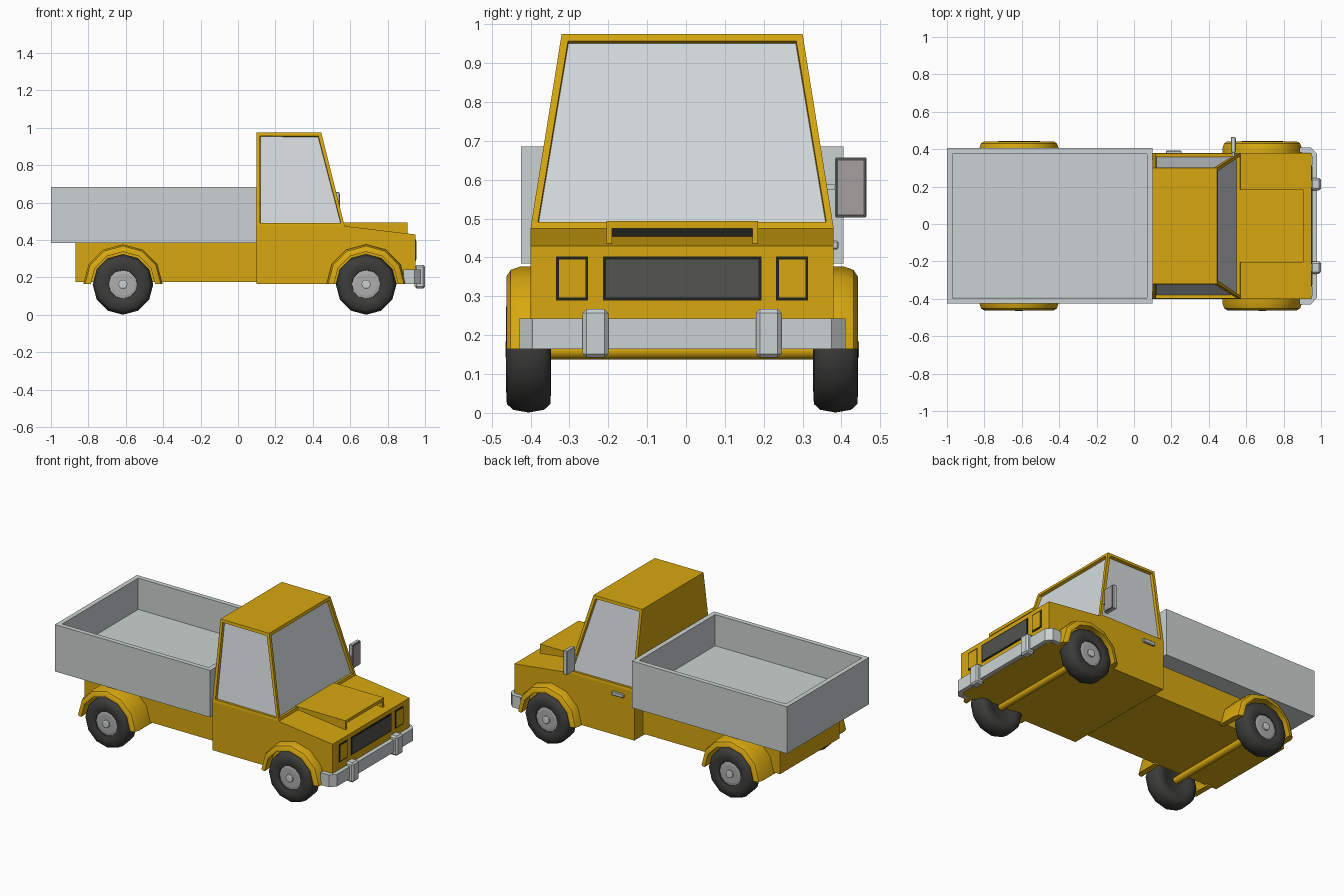
import bpy, bmesh, math
from mathutils import Vector

if "Cube" in bpy.data.objects:
    bpy.data.objects.remove(bpy.data.objects["Cube"])

YC = -0.01  # centre line of the truck (the wing mirror shifts the bounds)


def material(name, r, g, b):
    m = bpy.data.materials.new(name)
    m.diffuse_color = (r, g, b, 1)
    m.use_nodes = True
    m.node_tree.nodes["Principled BSDF"].inputs["Base Color"].default_value = m.diffuse_color
    return m


YELLOW = material("yellow paint", 0.68, 0.39, 0.005)
GREY = material("light grey metal", 0.60, 0.65, 0.64)
GLASS = material("window glass", 0.66, 0.70, 0.72)
RUBBER = material("tyre rubber", 0.045, 0.045, 0.042)
HUB = material("hub grey", 0.42, 0.42, 0.42)
GRILLE = material("grille grey", 0.085, 0.085, 0.075)
DARK = material("dark trim", 0.015, 0.015, 0.012)
MIRROR = material("mirror grey", 0.37, 0.35, 0.35)


def finish(bm, name, *mats, smooth=None):
    bmesh.ops.recalc_face_normals(bm, faces=bm.faces[:])
    me = bpy.data.meshes.new(name)
    bm.to_mesh(me)
    bm.free()
    for m in mats:
        me.materials.append(m)
    ob = bpy.data.objects.new(name, me)
    bpy.context.collection.objects.link(ob)
    if smooth:
        bpy.ops.object.select_all(action='DESELECT')
        ob.select_set(True)
        bpy.context.view_layer.objects.active = ob
        bpy.ops.object.shade_smooth_by_angle(angle=math.radians(smooth))
    return ob


def box_bm(x0, x1, y0, y1, z0, z1):
    bm = bmesh.new()
    bmesh.ops.create_cube(bm, size=1)
    for v in bm.verts:
        v.co = Vector((x0 if v.co.x < 0 else x1,
                       y0 if v.co.y < 0 else y1,
                       z0 if v.co.z < 0 else z1))
    return bm


def box(name, mat, *dims, bevel=0):
    bm = box_bm(*dims)
    if bevel:
        bmesh.ops.bevel(bm, geom=bm.edges[:], offset=bevel, segments=1,
                        affect='EDGES')
    return finish(bm, name, mat)


def sweep(name, rings, mat, closed=False, smooth=None):
    """Skin a list of equal rings of points; cap both ends unless closed."""
    bm = bmesh.new()
    vs = [[bm.verts.new(p) for p in r] for r in rings]
    n, k = len(vs), len(vs[0])
    for i in range(n if closed else n - 1):
        a, b = vs[i], vs[(i + 1) % n]
        for j in range(k):
            bm.faces.new((a[j], a[(j + 1) % k], b[(j + 1) % k], b[j]))
    if not closed:
        bm.faces.new(vs[0])
        bm.faces.new(vs[-1])
    return finish(bm, name, mat, smooth=smooth)


def disc_stack(name, mat, cx, cz, profile, sides=12, smooth=None):
    """Solid of revolution about y from (radius, y) pairs."""
    rings = []
    for r, y in profile:
        rings.append([(cx + r * math.cos(t), y, cz + r * math.sin(t))
                      for t in (2 * math.pi * i / sides for i in range(sides))])
    return sweep(name, rings, mat, smooth=smooth)


# Cab with bonnet: tapering above the belt line, recessed windows
bm = bmesh.new()
side_profile = [(0.10, 0.165), (0.95, 0.165), (0.95, 0.43), (0.57, 0.475),
                (0.445, 0.975), (0.10, 0.975), (0.10, 0.475)]
left, right = [[bm.verts.new((x, YC + s * (0.31 if z > 0.9 else 0.39), z))
                for x, z in side_profile] for s in (-1, 1)]
panes = []
for vs in (left, right):
    bm.faces.new([vs[i] for i in (0, 1, 2, 3, 6)])
    panes.append(bm.faces.new([vs[i] for i in (3, 4, 5, 6)]))
for i in range(7):
    j = (i + 1) % 7
    f = bm.faces.new((left[i], left[j], right[j], right[i]))
    if i == 3:
        panes.append(f)
bmesh.ops.recalc_face_normals(bm, faces=bm.faces[:])
bmesh.ops.inset_individual(bm, faces=panes, thickness=0.025, depth=0)
bmesh.ops.inset_individual(bm, faces=panes, thickness=0.002, depth=-0.018)
for f in panes:
    f.material_index = 1
finish(bm, "cab", YELLOW, GLASS)

# Bonnet scoop: lid, two cheeks and a dark mouth
box("scoop_lid", YELLOW, 0.55, 0.905, YC - 0.195, YC + 0.195, 0.474, 0.494)
for s in (-1, 1):
    ys = sorted((YC + s * 0.195, YC + s * 0.181))
    box("scoop_cheek", YELLOW, 0.58, 0.905, *ys, 0.432, 0.48)
box("scoop_mouth", DARK, 0.74, 0.748, YC - 0.185, YC + 0.185, 0.445, 0.476)

# Grille and headlight panels
box("grille_frame", DARK, 0.945, 0.953, YC - 0.204, YC + 0.204, 0.289, 0.403)
box("grille", GRILLE, 0.947, 0.955, YC - 0.196, YC + 0.196, 0.297, 0.395)
for s in (-1, 1):
    c = YC + s * 0.283
    box("headlight_frame", DARK, 0.945, 0.953, c - 0.041, c + 0.041, 0.289, 0.403)
    box("headlight_panel", YELLOW, 0.947, 0.955, c - 0.034, c + 0.034, 0.297, 0.395)

# Front bumper with wrapped ends and two overriders
half = [(0.885, 0.420, 0.885, 0.392), (0.945, 0.420, 0.938, 0.392),
        (0.978, 0.385, 0.952, 0.372)]
path = half + [(a, -b, c, -d) for a, b, c, d in reversed(half)]
sweep("bumper", [[(a, YC + b, 0.165), (a, YC + b, 0.243),
                  (c, YC + d, 0.243), (c, YC + d, 0.165)]
                 for a, b, c, d in path], GREY)
for s in (-1, 1):
    c = YC + s * 0.223
    box("overrider", GREY, 0.945, 1.0, c - 0.033, c + 0.033, 0.142, 0.267,
        bevel=0.01)

# Rear chassis and open load bed
box("chassis", YELLOW, -0.87, 0.11, YC - 0.30, YC + 0.30, 0.175, 0.39)
bm = box_bm(-1.0, 0.10, YC - 0.415, YC + 0.415, 0.385, 0.685)
bmesh.ops.recalc_face_normals(bm, faces=bm.faces[:])
top = [f for f in bm.faces if f.normal.z > 0.9]
bmesh.ops.inset_individual(bm, faces=top, thickness=0.043, depth=0)
bmesh.ops.inset_individual(bm, faces=top, thickness=0.0005, depth=-0.2)
finish(bm, "load_bed", GREY)

# Wheels, axles and arched fenders
CZ = 0.163
tyre = [(0.075, -0.045), (0.10, -0.058), (0.14, -0.056), (0.155, -0.04),
        (0.162, 0.0), (0.155, 0.04), (0.14, 0.056), (0.10, 0.058),
        (0.077, 0.05), (0.075, 0.035)]
arch = [math.radians(a) for a in (0, 30, 60, 90, 120, 150, 180)]
for cx in (-0.615, 0.685):
    disc_stack("axle", YELLOW, cx, 0.16, [(0.022, YC - 0.35), (0.022, YC + 0.35)],
               smooth=40)
    for s in (-1, 1):
        c = YC + s * 0.395
        disc_stack("tyre", RUBBER, cx, CZ, [(r, c + s * y) for r, y in tyre],
                   smooth=50)
        disc_stack("hub", HUB, cx, CZ, [(0.076, c + s * 0.03), (0.076, c + s * 0.044),
                                        (0.06, c + s * 0.047)])
        disc_stack("hub_cap", GREY, cx, CZ, [(0.024, c + s * 0.04),
                                             (0.024, c + s * 0.057),
                                             (0.018, c + s * 0.06)])
        inner = 0.285 if cx < 0 else 0.37
        section = [(0.212, inner), (0.212, 0.415), (0.203, 0.441), (0.186, 0.452),
                   (0.172, 0.452), (0.172, 0.435), (0.178, inner)]
        sweep("fender", [[(cx + r * math.cos(t), YC + s * y, 0.165 + r * math.sin(t))
                          for r, y in section] for t in arch], YELLOW, smooth=35)

# Door handle and wing mirror on one side only
box("door_handle", GREY, 0.17, 0.255, 0.375, 0.392, 0.42, 0.444, bevel=0.004)
box("mirror_arm", GREY, 0.525, 0.538, 0.355, 0.39, 0.573, 0.587)
box("mirror_shell", GREY, 0.518, 0.542, 0.383, 0.465, 0.503, 0.657, bevel=0.003)
box("mirror_rim", GRILLE, 0.538, 0.544, 0.386, 0.462, 0.506, 0.654)
box("mirror_glass", MIRROR, 0.540, 0.546, 0.391, 0.457, 0.511, 0.649)
